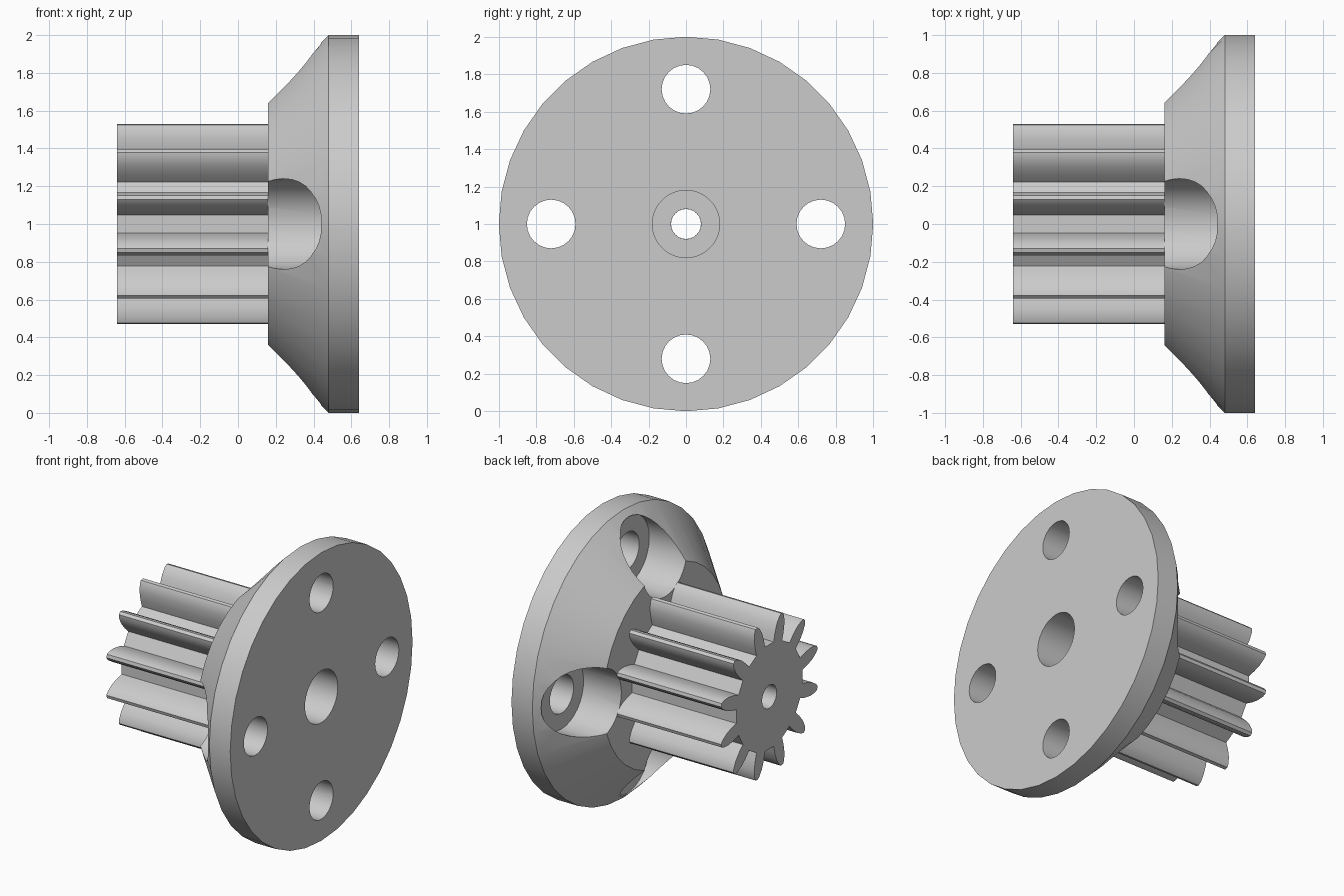
import bpy, bmesh
from math import cos, sin, tau, radians
from mathutils import Matrix, Vector

if "Cube" in bpy.data.objects:
    bpy.data.objects.remove(bpy.data.objects["Cube"], do_unlink=True)

grey = bpy.data.materials.new("plain grey")
grey.use_nodes = True
grey.diffuse_color = (0.6, 0.6, 0.6, 1)
grey.node_tree.nodes["Principled BSDF"].inputs["Base Color"].default_value = (0.6, 0.6, 0.6, 1)

AXIS_Z = 1.0


def add_object(name, bm):
    bmesh.ops.recalc_face_normals(bm, faces=bm.faces)
    mesh = bpy.data.meshes.new(name)
    bm.to_mesh(mesh)
    bm.free()
    mesh.materials.append(grey)
    obj = bpy.data.objects.new(name, mesh)
    bpy.context.collection.objects.link(obj)
    return obj


def select_only(obj):
    bpy.ops.object.select_all(action="DESELECT")
    obj.select_set(True)
    bpy.context.view_layer.objects.active = obj


def lathe(name, profile, sides):
    """Revolve a closed (x, radius) profile about the horizontal axis."""
    bm = bmesh.new()
    rings = []
    for i in range(sides):
        a = tau * i / sides
        rings.append([bm.verts.new((x, r * sin(a), AXIS_Z + r * cos(a))) for x, r in profile])
    n = len(profile)
    for i in range(sides):
        p, q = rings[i], rings[(i + 1) % sides]
        for j in range(n):
            k = (j + 1) % n
            bm.faces.new((p[j], p[k], q[k], q[j]))
    return add_object(name, bm)


def extrude_outline(name, outline, x0, x1):
    """Extrude a (y, z) outline along x."""
    bm = bmesh.new()
    face = bm.faces.new([bm.verts.new((x0, y, AXIS_Z + z)) for y, z in outline])
    new = bmesh.ops.extrude_face_region(bm, geom=[face])["geom"]
    moved = [v for v in new if isinstance(v, bmesh.types.BMVert)]
    bmesh.ops.translate(bm, vec=Vector((x1 - x0, 0, 0)), verts=moved)
    return add_object(name, bm)


def drill(obj, x0, x1, radius, y=0.0, z=0.0, sides=24):
    """Cut a round hole along x."""
    circle = [(y + radius * sin(tau * i / sides), z + radius * cos(tau * i / sides))
              for i in range(sides)]
    cutter = extrude_outline("hole_cutter", circle, x0, x1)
    cutter.hide_render = True
    mod = obj.modifiers.new("hole", "BOOLEAN")
    mod.operation = "DIFFERENCE"
    mod.solver = "EXACT"
    mod.object = cutter
    select_only(obj)
    bpy.ops.object.modifier_apply(modifier=mod.name)
    bpy.data.objects.remove(cutter, do_unlink=True)


# Flange: tapered back, flat rim, stepped centre bore
flange = lathe("flange", [(0.2, 0.08), (0.16, 0.08), (0.16, 0.68), (0.48, 1.0),
                          (0.64, 1.0), (0.64, 0.18), (0.2, 0.18)], 36)

# Four bolt holes, each with a wide pocket for the screw head
for i in range(4):
    y, z = 0.72 * sin(tau * i / 4), 0.72 * cos(tau * i / 4)
    drill(flange, 0.0, 0.45, 0.24, y, z, 32)
    drill(flange, 0.3, 0.8, 0.13, y, z)

# Pinion: twelve leaf-shaped teeth
TEETH = 12
flank = [(0.365, 7.5), (0.42, 6.8), (0.48, 5.2), (0.525, 3.0), (0.545, 1.2)]
tooth = [(r, -a) for r, a in flank] + [(r, a) for r, a in reversed(flank)]
outline = []
for i in range(TEETH):
    for r, a in tooth:
        angle = tau * (i + 0.5) / TEETH + radians(a)
        outline.append((r * sin(angle), r * cos(angle)))
pinion = extrude_outline("pinion_gear", outline, -0.64, 0.16)
drill(pinion, -0.8, 0.3, 0.08)

for part in (flange, pinion):
    select_only(part)
    bpy.ops.object.shade_smooth_by_angle(angle=radians(30))
